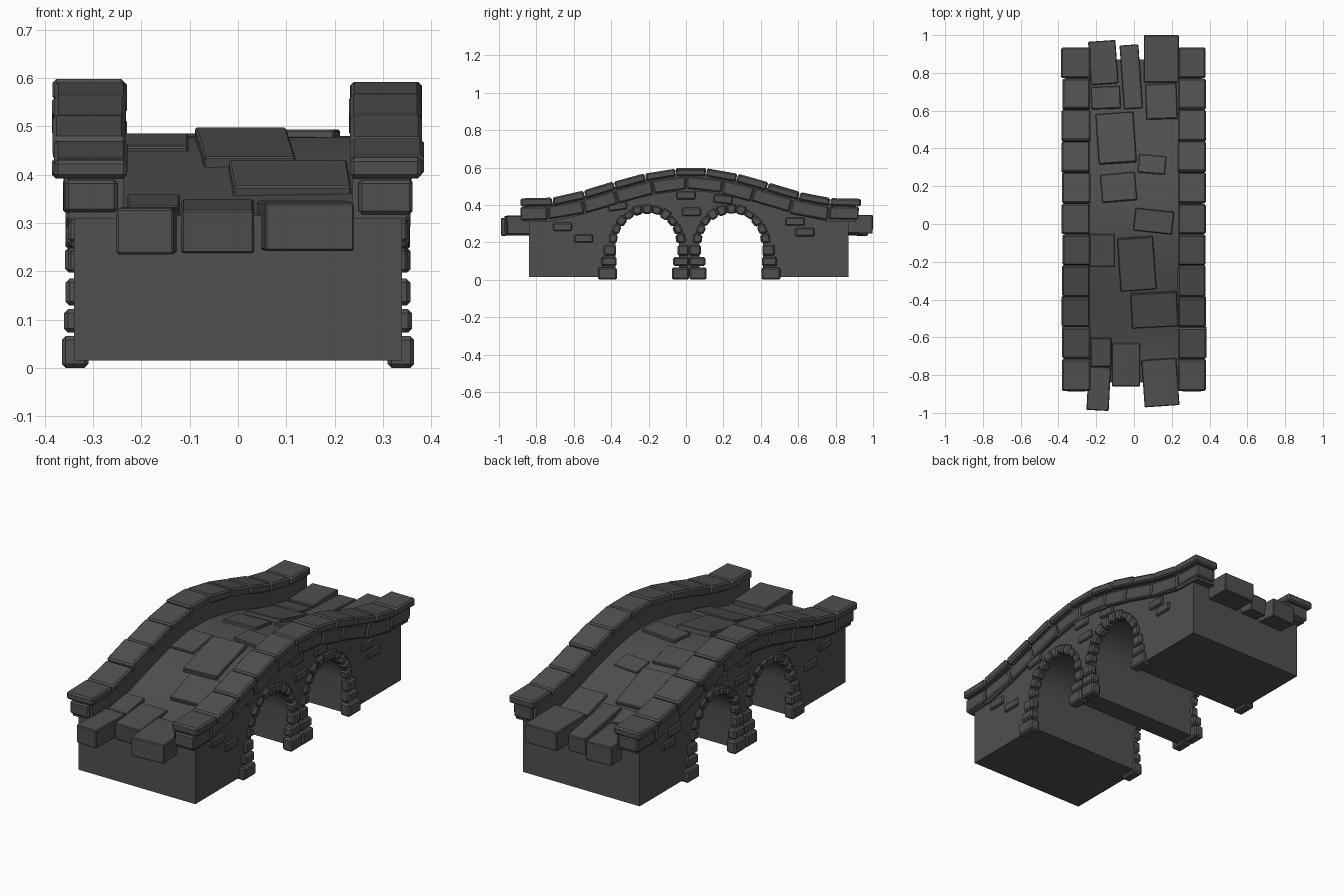
import bpy, bmesh, math, random
from mathutils import Matrix, Vector

if "Cube" in bpy.data.objects:
    bpy.data.objects.remove(bpy.data.objects["Cube"])

random.seed(4)
MID = 0.017          # centre line of the arches along y

stone = bpy.data.materials.new("dark_grey_stone")
stone.diffuse_color = (0.08, 0.08, 0.08, 1)
stone.use_nodes = True
stone.node_tree.nodes["Principled BSDF"].inputs["Base Color"].default_value = stone.diffuse_color

# height of the coping top at distance d from the middle
CURVE = [(0, .598), (.09, .595), (.25, .567), (.41, .522), (.57, .473),
         (.73, .437), (.95, .432)]


def top(y):
    d = abs(y - MID)
    for (a, za), (b, zb) in zip(CURVE, CURVE[1:]):
        if d <= b:
            return za + (zb - za) * (d - a) / (b - a)
    return CURVE[-1][1]


def below(y, depth):
    """Point lying a given depth under the coping top, square to the curve."""
    slope = (top(y + .05) - top(y - .05)) / .1
    return (y + slope * depth, top(y) - depth)


def road(y):
    return top(y) - .118


def prism(bm, pts, x0, x1):
    """Extrude a y-z outline from x0 to x1."""
    a = [bm.verts.new((x0, y, z)) for y, z in pts]
    b = [bm.verts.new((x1, y, z)) for y, z in pts]
    faces = [bm.faces.new(a), bm.faces.new(b)]
    n = len(pts)
    for i in range(n):
        j = (i + 1) % n
        faces.append(bm.faces.new((a[i], a[j], b[j], b[i])))
    bmesh.ops.recalc_face_normals(bm, faces=faces)


def rect(y0, y1, z0, z1):
    return [(y0, z0), (y1, z0), (y1, z1), (y0, z1)]


def finish(name, bm, bevel=0, smooth=False):
    me = bpy.data.meshes.new(name)
    bm.to_mesh(me)
    bm.free()
    ob = bpy.data.objects.new(name, me)
    bpy.context.collection.objects.link(ob)
    me.materials.append(stone)
    if bevel:
        m = ob.modifiers.new("edge_bevel", 'BEVEL')
        m.width = bevel
        m.segments = 1
        m.limit_method = 'ANGLE'
    if smooth:
        bpy.ops.object.select_all(action='DESELECT')
        ob.select_set(True)
        bpy.context.view_layer.objects.active = ob
        bpy.ops.object.shade_smooth_by_angle(angle=math.radians(35))
    return ob


# bridge body: one outline with two arched tunnels
R, ZC, OFF = .17, .19, .225
outline = [(-.84, .015)]
for c in (MID - OFF, MID + OFF):
    outline.append((c - R, .015))
    for i in range(17):
        t = math.pi * (1 - i / 16)
        outline.append((c + R * math.cos(t), ZC + R * math.sin(t)))
    outline.append((c + R, .015))
outline.append((.87, .015))
for i in range(25):
    y = .87 - 1.71 * i / 24
    outline.append((y, road(y)))
bm = bmesh.new()
prism(bm, outline, -.34, .34)
finish("bridge_body", bm, smooth=True)

# parapet walls behind the side stones
bm = bmesh.new()
ys = [-.87 + 1.78 * i / 22 for i in range(23)]
for s in (-1, 1):
    prism(bm, [(y, top(y) - .125) for y in ys] +
          [(y, top(y) - .03) for y in reversed(ys)], s * .236, s * .35)
finish("parapet_wall", bm, smooth=True)

# coping stones
bm = bmesh.new()
joints = [-.887, -.715, -.547, -.388, -.222, -.056, .11, .277, .442, .61, .772, .937]
for s in (-1, 1):
    for a, b in zip(joints, joints[1:]):
        a, b = a + .002, b - .002
        j = random.uniform(-.004, .003)
        q = [below(a, -j), below(b, -j), below(b, .041), below(a, .041)]
        prism(bm, q, s * (.232 + random.uniform(-.003, .003)),
              s * (.382 + random.uniform(-.004, .004)))
finish("coping_stones", bm, .008)

# course of side stones below the coping
bm = bmesh.new()
joints = [-.89, -.743, -.567, -.396, -.193, 0, .209, .38, .583, .77, .928]
for s in (-1, 1):
    for a, b in zip(joints, joints[1:]):
        a, b = a + .003, b - .003
        low = .115 + random.uniform(-.005, .004)
        q = [below(a, .044), below(b, .044), below(b, low), below(a, low)]
        prism(bm, q, s * .25, s * (.36 + random.uniform(-.003, .003)))
finish("side_course_stones", bm, .007)

# arch ring stones
bm = bmesh.new()
N = 11
for s in (-1, 1):
    for c in (MID - OFF, MID + OFF):
        for i in range(N):
            t0 = math.pi * (i + .05) / N
            t1 = math.pi * (i + .95) / N
            ri = .16 + random.uniform(-.004, .004)
            ro = .206 + random.uniform(-.006, .006)
            q = [(c + r * math.cos(t), ZC + .005 + r * math.sin(t))
                 for r, t in ((ri, t0), (ro, t0), (ro, t1), (ri, t1))]
            prism(bm, q, s * .31, s * (.355 + random.uniform(-.003, .003)))
finish("arch_ring_stones", bm, .007)

# stacked stones on the outer jambs and on the middle pier
bm = bmesh.new()
levels = [(0, .066, .47, .37, .093, .365), (.073, .122, .453, .372, .086, .36),
          (.129, .185, .44, .374, .062, .357)]
for s in (-1, 1):
    for z0, z1, out, inn, pier, x in levels:
        prism(bm, rect(-out, -inn, z0, z1), s * .31, s * x)
        prism(bm, rect(inn + 2 * MID, out + 2 * MID, z0, z1), s * .31, s * x)
        prism(bm, rect(MID - pier, MID - .002, z0, z1), s * .31, s * x)
        prism(bm, rect(MID + .002, MID + pier, z0, z1), s * .31, s * x)
finish("jamb_and_pier_stones", bm, .008)

# loose bricks showing on the side walls: y, z, tilt
bm = bmesh.new()
for y, z, tilt in [(-.66, .283, 0), (-.547, .22, 0), (-.366, .393, 8), (0, .452, 0),
                   (.03, .363, 0), (.198, .43, -6), (.583, .311, 0), (.635, .254, 0)]:
    k = math.radians(tilt)
    q = [(y + u * math.cos(k) - v * math.sin(k), z + u * math.sin(k) + v * math.cos(k))
         for u, v in rect(-.051, .051, -.022, .022)]
    for s in (-1, 1):
        prism(bm, q, s * .32, s * .352)
finish("wall_bricks", bm, .006)

# paving slabs: x centre, y centre, width, length, turn in degrees, thickness, lift
slabs = [(-.163, .855, .145, .23, 4, .10, .02), (-.015, .78, .10, .34, 4, .09, .016),
         (.145, .875, .185, .25, 0, .10, .032), (-.15, .67, .155, .12, 2, .06, .014),
         (.145, .65, .165, .19, 2, .06, .014), (-.095, .457, .20, .275, 4, .05, .018),
         (.095, .317, .145, .10, -5, .04, .008), (-.082, .195, .185, .15, 5, .05, .012),
         (.104, .015, .205, .12, -6, .05, .015), (-.17, -.14, .135, .175, 0, .05, .008),
         (.015, -.213, .19, .285, 4, .05, .020), (.108, -.457, .245, .19, 3, .05, .020),
         (-.175, -.68, .11, .155, 0, .06, .018), (-.042, -.745, .15, .23, 0, .09, .014),
         (.14, -.84, .185, .25, 4, .10, .028), (-.187, -.872, .118, .23, -3, .095, .016)]
bm = bmesh.new()
for x, y, w, l, turn, thick, lift in slabs:
    y0, y1 = y - l / 2, y + l / 2
    pitch = math.atan2(road(y1) - road(y0), l)
    mid = (road(y0) + road(y1) + road(y)) / 3 + lift
    m = (Matrix.Translation((x, y, mid)) @ Matrix.Rotation(math.radians(turn), 4, 'Z')
         @ Matrix.Rotation(pitch, 4, 'X') @ Matrix.Translation((0, 0, -thick / 2))
         @ Matrix.Diagonal((w, l, thick, 1)))
    bmesh.ops.create_cube(bm, size=1, matrix=m)
finish("paving_slabs", bm, .004)
